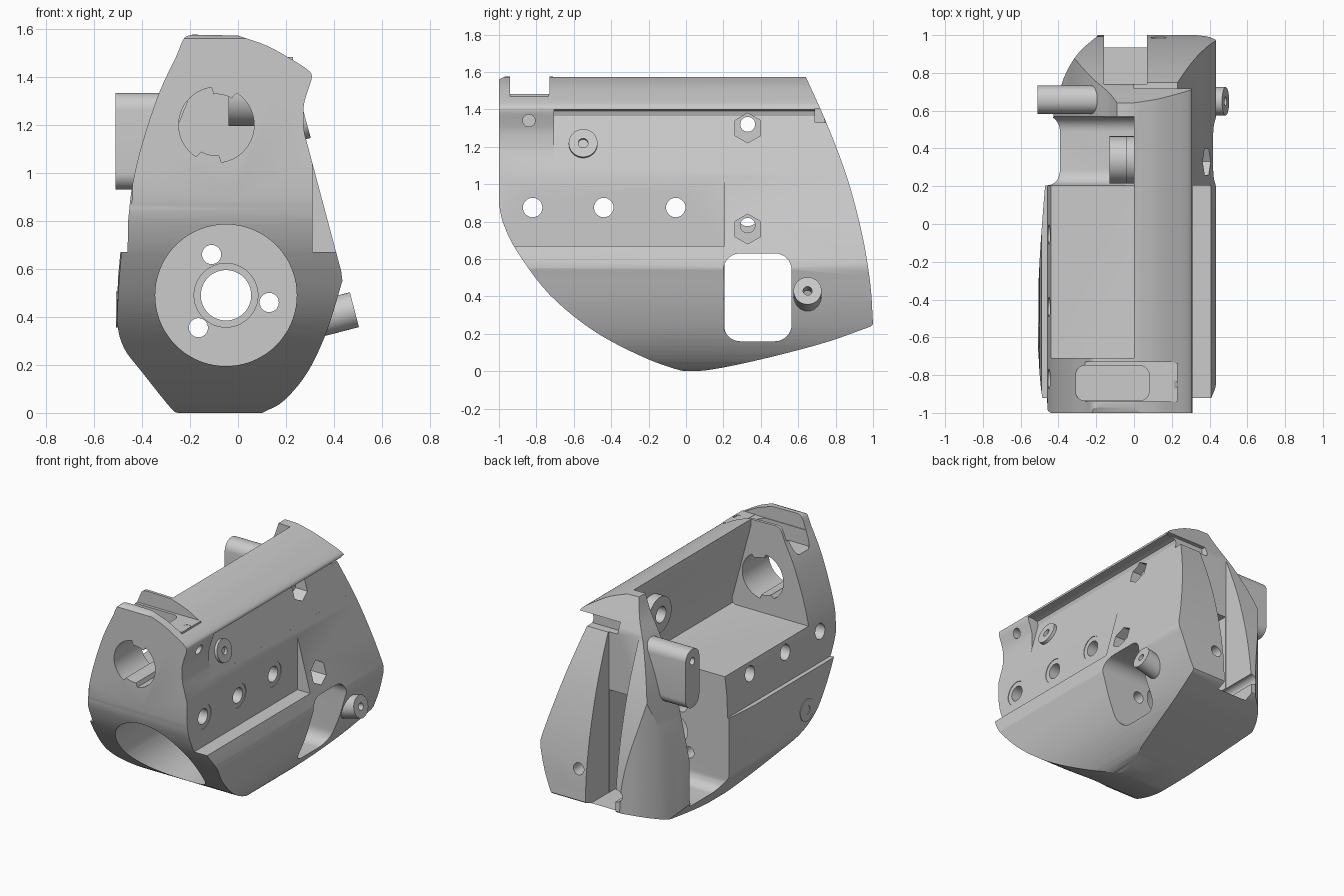
import bpy, bmesh, math
from mathutils import Vector, Matrix

if "Cube" in bpy.data.objects:
    bpy.data.objects.remove(bpy.data.objects["Cube"])

# ---------- helpers ----------
AX = {'x': lambda a, b, t: (t, a, b), 'y': lambda a, b, t: (a, t, b), 'z': lambda a, b, t: (a, b, t)}

def make(name, bm):
    bmesh.ops.recalc_face_normals(bm, faces=bm.faces)
    me = bpy.data.meshes.new(name)
    bm.to_mesh(me)
    bm.free()
    ob = bpy.data.objects.new(name, me)
    bpy.context.collection.objects.link(ob)
    return ob

def prism(name, pts, axis, lo, hi):
    """Extrude a closed 2D outline along an axis."""
    bm = bmesh.new()
    a = [bm.verts.new(AX[axis](u, v, lo)) for u, v in pts]
    b = [bm.verts.new(AX[axis](u, v, hi)) for u, v in pts]
    bm.faces.new(a)
    bm.faces.new(b)
    n = len(pts)
    for i in range(n):
        bm.faces.new((a[i], a[(i + 1) % n], b[(i + 1) % n], b[i]))
    return make(name, bm)

def spline(pts, n=5):
    """Smooth open curve through the points."""
    p = [Vector(q) for q in pts]
    p = [p[0] * 2 - p[1]] + p + [p[-1] * 2 - p[-2]]
    out = []
    for i in range(1, len(p) - 2):
        for k in range(n):
            t = k / n
            out.append(0.5 * (2 * p[i] + (p[i + 1] - p[i - 1]) * t
                       + (2 * p[i - 1] - 5 * p[i] + 4 * p[i + 1] - p[i + 2]) * t * t
                       + (3 * p[i] - p[i - 1] - 3 * p[i + 1] + p[i + 2]) * t ** 3))
    return [tuple(q) for q in out] + [tuple(pts[-1])]

def rounded(x0, x1, y0, y1, r, n=8):
    out = []
    for k, (cx, cy) in enumerate(((x1 - r, y1 - r), (x0 + r, y1 - r), (x0 + r, y0 + r), (x1 - r, y0 + r))):
        for i in range(n + 1):
            a = math.pi / 2 * (k + i / n)
            out.append((cx + r * math.cos(a), cy + r * math.sin(a)))
    return out

def circle(cx, cy, r, n=40, turn=0.0):
    return [(cx + r * math.cos(turn + math.tau * i / n), cy + r * math.sin(turn + math.tau * i / n)) for i in range(n)]

def box(name, x, y, z):
    return prism(name, [(x[0], y[0]), (x[1], y[0]), (x[1], y[1]), (x[0], y[1])], 'z', *z)

def apply(ob):
    dg = bpy.context.evaluated_depsgraph_get()
    me = bpy.data.meshes.new_from_object(ob.evaluated_get(dg))
    ob.modifiers.clear()
    ob.data = me

def boolean(ob, cutter, op='DIFFERENCE'):
    m = ob.modifiers.new('bool', 'BOOLEAN')
    m.operation, m.object, m.solver = op, cutter, 'EXACT'
    apply(ob)
    bpy.data.objects.remove(cutter)

def cut(ob, pts, axis, lo, hi):
    boolean(ob, prism('cutter', pts, axis, lo, hi))

def smooth(ob):
    bpy.ops.object.select_all(action='DESELECT')
    ob.select_set(True)
    bpy.context.view_layer.objects.active = ob
    bpy.ops.object.shade_smooth_by_angle(angle=math.radians(28))

def sleeve(name, centre, direction, r, hole, length):
    """Short tube with a blind hole in its outer end."""
    ob = prism(name, circle(0, 0, r), 'z', -length, 0)
    cut(ob, circle(0, 0, hole, 20), 'z', -length * .7, .1)
    rot = Vector((0, 0, 1)).rotation_difference(Vector(direction)).to_matrix().to_4x4()
    ob.data.transform(Matrix.Translation(centre) @ rot)
    smooth(ob)
    return ob

# ---------- outer form: front, side and plan outlines intersected ----------
front = (spline([(.10, 0), (.19, .05), (.29, .17), (.37, .34), (.435, .55)])
         + [(.43, .59), (.278, 1.16)]
         + spline([(.272, 1.2), (.274, 1.28), (.29, 1.34), (.308, 1.40), (.29, 1.43), (.22, 1.475), (.12, 1.53), (0, 1.572)], 3)
         + spline([(-.19, 1.576), (-.225, 1.56), (-.26, 1.48), (-.33, 1.33), (-.40, 1.12), (-.44, .95), (-.458, .80)], 4)
         + [(-.46, .67), (-.49, .67)]
         + spline([(-.50, .56), (-.503, .38), (-.475, .27), (-.40, .17), (-.28, .02), (-.25, 0)], 4))
side = ([(-1, 1.56), (-.97, 1.575), (.62, 1.58)]
        + spline([(.64, 1.575), (.75, 1.33), (.86, 1.04), (.94, .74), (.985, .47), (1, .25)])
        + spline([(.985, .238), (.75, .155), (.45, .075), (.2, .02), (.05, 0), (-.05, .01), (-.25, .085),
                  (-.5, .22), (-.73, .41), (-.9, .635), (-.975, .785), (-1, .89)]))
plan = ([(.31, -1), (.4, -.96), (.437, -.88), (.437, .96), (.40, 1.05), (-.15, 1.05)]
        + spline([(-.20, .99), (-.29, .91), (-.36, .80), (-.40, .68), (-.43, .55), (-.47, .21), (-.505, -.3),
                  (-.505, -.7), (-.48, -.95), (-.44, -1.0)]))
body = prism('housing', front, 'y', -1.1, 1.1)
boolean(body, prism('cutter', side, 'x', -.7, .7), 'INTERSECT')
boolean(body, prism('cutter', plan, 'z', -.1, 1.7), 'INTERSECT')

# ---------- recesses and openings ----------
# flat leaning right panel under the top lip
cut(body, [(.2939, 1.1), (.222, 1.365), (.23, 1.39), (.26, 1.40), (.6, 1.40), (.6, 1.1)], 'y', -.705, 1.1)
# right-hand flat recess
boolean(body, box('cutter', (.31, .6), (-1.1, .205), (.67, 1.3)))
# big upper cavity open to the left, right wall leaning like the outside
cut(body, [(-.7, .95), (.12, .95), (.14, .96), (.145, .99), (.0, 1.53), (0, 1.8), (-.7, 1.8)], 'y', -.71, .57)
# grip opening on the left and the window through both walls
cut(body, rounded(.205, .57, .16, 1.8, .08), 'x', -.7, 0)
cut(body, rounded(.20, .565, .16, .63, .09), 'x', -.05, .7)
# slimmer upper part of the rear finger
cut(body, spline([(-.46, .35), (-.405, .6), (-.36, .8), (-.29, 1.08), (-.21, 1.3), (-.13, 1.46), (-.08, 1.6)])
    + [(-.7, 1.6), (-.7, .35)], 'y', .5, 1.1)
# slot at the back, narrower below the top bridge
boolean(body, box('cutter', (-.16, .07), (.74, 1.1), (.22, 1.8)))
boolean(body, box('cutter', (-.155, .068), (.5, .9), (.22, .93)))
# top notch and pocket near the front
boolean(body, box('cutter', (-.6, .6), (-.94, -.73), (1.48, 1.8)))
cut(body, rounded(-.31, .08, -.935, -.75, .05), 'z', 1.375, 1.7)
# front motor bore with shaft and screw holes
cut(body, circle(-.05, .49, .295, 72), 'y', -1.1, .1)
cut(body, circle(-.05, .49, .133, 48), 'y', 0, .12)
cut(body, circle(-.05, .49, .105, 48), 'y', 0, 1.1)
for hx, hz in ((-.11, .66), (.13, .46), (-.165, .355)):
    cut(body, circle(hx, hz, .04, 24), 'y', 0, 1.1)
# keyed hole in the front wall
key = []
for i in range(144):
    a = math.tau * i / 144
    tab = any(abs(a - math.radians(d)) < .33 for d in (77, 257))
    r = .128 if tab else .157
    key.append((-.09 + r * math.cos(a), 1.2 + r * math.sin(a)))
cut(body, key, 'y', -1.1, -.6)
# row of cross holes with shallow seats
for hy in (-.82, -.44, -.055):
    cut(body, circle(hy, .875, .052, 32), 'x', -.7, .7)
    cut(body, circle(hy, .875, .084, 32), 'x', .306, .7)
# hexagonal nut pockets with screw holes
for hz, depth in ((1.30, .16), (.76, .25)):
    cut(body, circle(.33, hz, .08, 6, math.pi / 2), 'x', depth, .7)
    cut(body, circle(.33, hz + .02, .04, 24), 'x', -.7, .7)
# small screw hole and groove under the top rim
cut(body, circle(-.84, 1.34, .033, 24), 'x', .1, .7)
boolean(body, box('cutter', (.0, .6), (.69, .9), (1.33, 1.405)))
smooth(body)

# ---------- fitted parts ----------
sleeve('right_lower_boss', (.485, .65, .43), (.96, 0, .25), .075, .024, .2)
sleeve('right_upper_boss', (.283, -.55, 1.22), (.96, 0, .26), .077, .026, .06)
sleeve('left_boss', (-.508, -.6, .43), (-1, 0, 0), .075, .03, .05)

# strap lug on the left rear
lug = prism('left_lug', rounded(.583, .733, .93, 1.333, .07), 'x', -.51, -.17)
cut(lug, circle(.658, 1.25, .025, 20), 'x', -.6, -.4)
smooth(lug)

# screw bosses on the inner wall
for i, (hz, x0, x1) in enumerate(((1.32, -.04, .08), (.83, -.13, .01))):
    ob = prism(f'inner_screw_boss_{i + 1}', circle(.34, hz, .125), 'x', x0, x1)
    cut(ob, circle(.33, hz, .055, 24), 'x', -.3, .3)
    smooth(ob)

# stepped stop block in the top notch
stop = box('notch_stop', (.13, .23), (-.94, -.735), (1.38, 1.482))
cut(stop, circle(.205, -.85, .025, 16), 'z', 1.43, 1.6)
